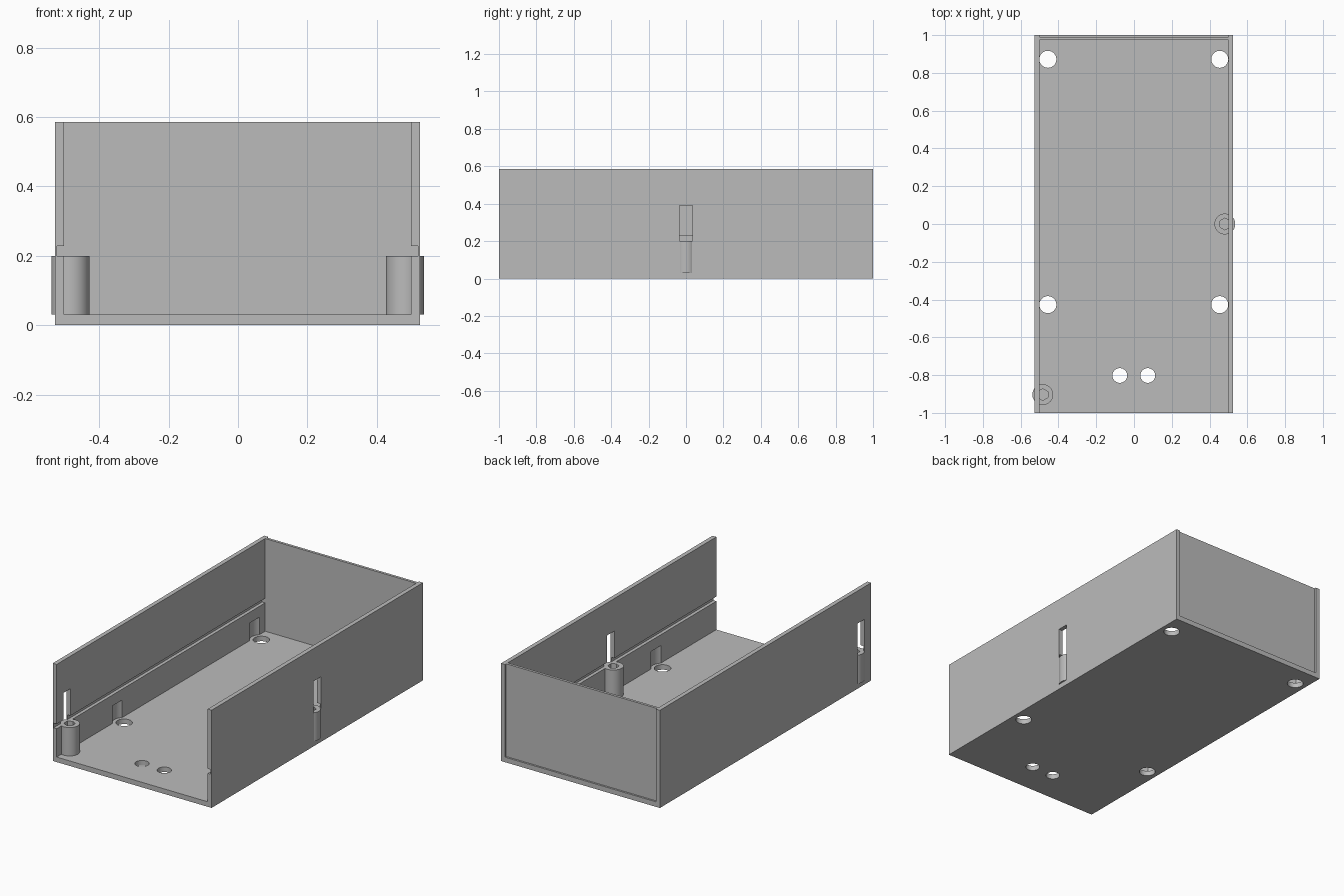
import bpy
import math

old = bpy.data.objects.get("Cube")
if old:
    bpy.data.objects.remove(old, do_unlink=True)

# Single grey plastic
GREY = (0.5, 0.5, 0.5, 1)
plastic = bpy.data.materials.new("grey_plastic")
plastic.use_nodes = True
plastic.diffuse_color = GREY
plastic.node_tree.nodes["Principled BSDF"].inputs["Base Color"].default_value = GREY


def box(name, x, y, z):
    """Box from (min, max) ranges."""
    centre = [(a + b) / 2 for a, b in (x, y, z)]
    bpy.ops.mesh.primitive_cube_add(size=1, location=centre)
    ob = bpy.context.object
    ob.name = name
    ob.scale = [b - a for a, b in (x, y, z)]
    bpy.ops.object.transform_apply(location=True, rotation=False, scale=True)
    ob.data.materials.append(plastic)
    return ob


def cylinder(name, x, y, radius, z, sides=48):
    bpy.ops.mesh.primitive_cylinder_add(
        vertices=sides, radius=radius, depth=z[1] - z[0], location=(x, y, sum(z) / 2))
    ob = bpy.context.object
    ob.name = name
    bpy.ops.object.transform_apply(location=True, rotation=False, scale=True)
    ob.data.materials.append(plastic)
    return ob


def cut(target, cutter):
    """Subtract the cutter, then discard it."""
    cutter.hide_render = True
    mod = target.modifiers.new("cut", 'BOOLEAN')
    mod.operation = 'DIFFERENCE'
    mod.solver = 'EXACT'
    mod.object = cutter
    bpy.context.view_layer.objects.active = target
    bpy.ops.object.modifier_apply(modifier=mod.name)
    bpy.data.objects.remove(cutter, do_unlink=True)


def smooth(ob):
    bpy.ops.object.select_all(action='DESELECT')
    ob.select_set(True)
    bpy.context.view_layer.objects.active = ob
    bpy.ops.object.shade_smooth_by_angle(angle=math.radians(30))


MID = -0.001            # centre line of the case
HALF, INNER = 0.526, 0.5
HEIGHT, FLOOR = 0.585, 0.03
LEDGE = 0.2             # level of the board groove and post tops

# Open-front case with a slightly recessed back panel
case = box("case", (MID - HALF, MID + HALF), (-1, 1), (0, HEIGHT))
cut(case, box("cavity", (MID - INNER, MID + INNER), (-1.2, 0.973), (FLOOR, 1)))
cut(case, box("back_recess", (MID - INNER, MID + INNER), (0.989, 1.2), (FLOOR, 1)))

# Board grooves along both side walls
for side in (-1, 1):
    xs = sorted((MID + side * 0.45, MID + side * 0.52))
    cut(case, box("groove", xs, (-1.2, 0.973), (LEDGE, 0.228)))

# Floor screw holes with clearance pockets biting into the walls
for side in (-1, 1):
    for y in (0.872, -0.427):
        x = MID + side * 0.455
        cut(case, cylinder("screw_hole", x, y, 0.045, (-0.1, 0.1)))
        cut(case, cylinder("head_pocket", x, y, 0.065, (FLOOR, 0.135)))
    # Paired cable holes near the front
    cut(case, cylinder("cable_hole", MID + side * 0.074, -0.802, 0.039, (-0.1, 0.1)))

# Screw posts set into the walls, with a window above each
for name, side, y in (("left_post", 1, 0), ("right_post", -1, -0.903)):
    x = MID + side * 0.482
    xs = sorted((x, MID + side * 0.7))
    cut(case, box("window", xs, (y - 0.034, y + 0.034), (LEDGE, 0.39)))
    post = cylinder(name, x, y, 0.055, (FLOOR, LEDGE))
    for body in (case, post):
        cut(body, cylinder("post_bore", x, y, 0.031, (FLOOR + 0.002, LEDGE + 0.01), 6))
    smooth(post)

smooth(case)
